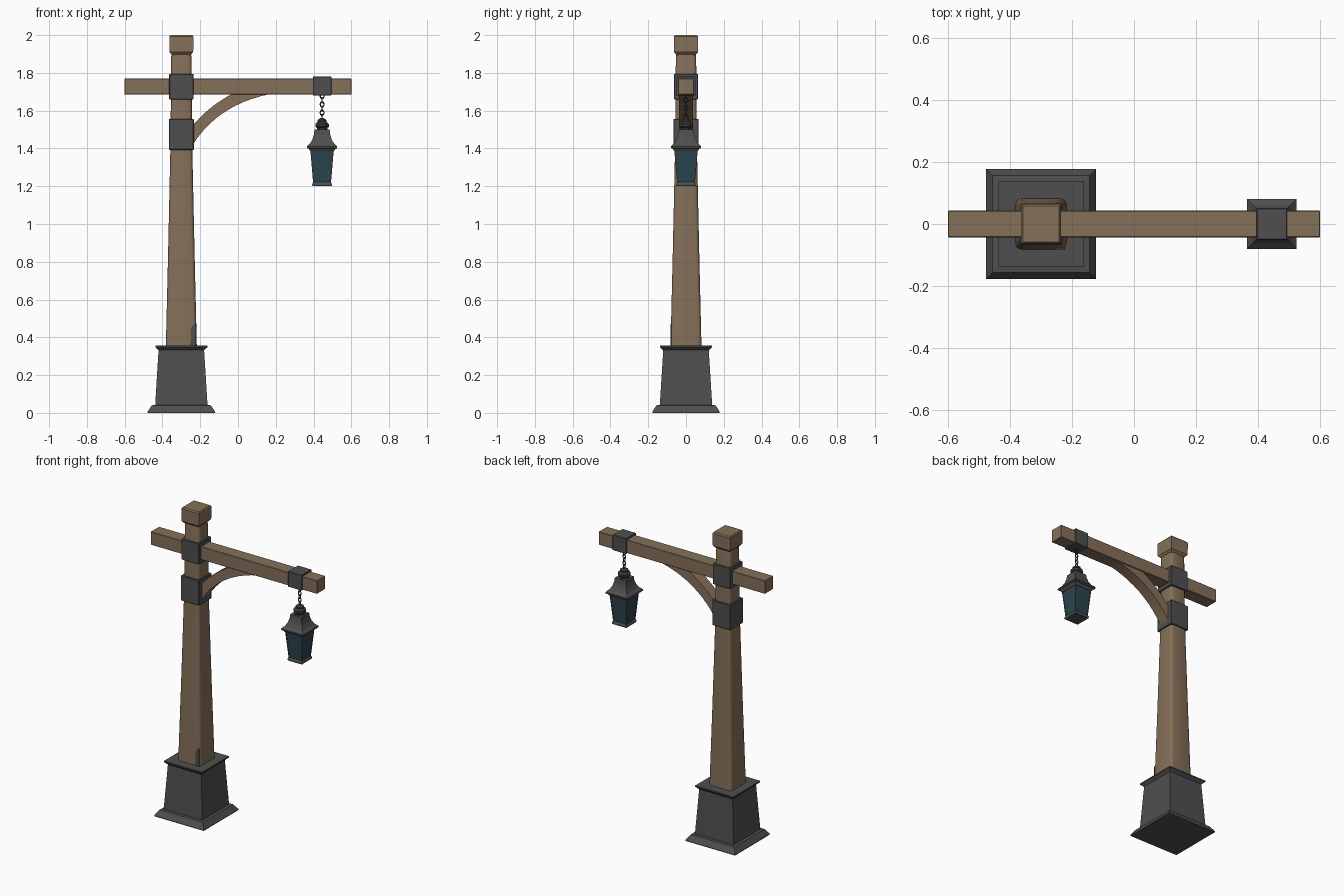
import bpy
import bmesh
import math
from mathutils import Vector

if "Cube" in bpy.data.objects:
    bpy.data.objects.remove(bpy.data.objects["Cube"])

POST_X, LAMP_X = -0.30, 0.445


def material(name, rgb):
    mat = bpy.data.materials.new(name)
    mat.use_nodes = True
    mat.diffuse_color = (*rgb, 1)
    bsdf = mat.node_tree.nodes["Principled BSDF"]
    bsdf.inputs["Base Color"].default_value = (*rgb, 1)
    bsdf.inputs["Roughness"].default_value = 0.8
    return mat


wood = material("brown wood", (0.235, 0.162, 0.100))
iron = material("grey iron", (0.078, 0.078, 0.078))
dark_iron = material("dark iron", (0.045, 0.045, 0.048))
glass = material("teal glass", (0.024, 0.060, 0.080))


def finish(name, bm, mat, bevel=0.0, segments=1, smooth=False):
    bmesh.ops.recalc_face_normals(bm, faces=bm.faces)
    mesh = bpy.data.meshes.new(name)
    bm.to_mesh(mesh)
    bm.free()
    mesh.materials.append(mat)
    obj = bpy.data.objects.new(name, mesh)
    bpy.context.collection.objects.link(obj)
    if bevel:
        mod = obj.modifiers.new("Bevel", "BEVEL")
        mod.width, mod.segments = bevel, segments
        mod.limit_method = "ANGLE"
    if smooth:
        bpy.ops.object.select_all(action="DESELECT")
        obj.select_set(True)
        bpy.context.view_layer.objects.active = obj
        bpy.ops.object.shade_smooth_by_angle(angle=math.radians(40))
    return obj


def stack(name, x, sections, mat, sides=4, corner=0.0, smooth=False):
    """Loft through (half width, z) sections; corner rounds a square section."""
    bm = bmesh.new()
    rings = []
    for half, z in sections:
        if sides == 4 and corner:
            pts = []
            for q in range(4):
                for k in range(4):
                    a = math.pi / 2 * (q + k / 3)
                    c = math.pi / 2 * q + math.pi / 4
                    d = (half - corner) * math.sqrt(2)
                    pts.append((d * math.cos(c) + corner * math.cos(a),
                                d * math.sin(c) + corner * math.sin(a)))
        else:
            r = half / math.cos(math.pi / sides)
            pts = [(r * math.cos(a), r * math.sin(a)) for a in
                   (math.tau * (i + 0.5) / sides for i in range(sides))]
        rings.append([bm.verts.new((x + px, py, z)) for px, py in pts])
    n = len(rings[0])
    for low, high in zip(rings, rings[1:]):
        for i in range(n):
            j = (i + 1) % n
            bm.faces.new((low[i], low[j], high[j], high[i]))
    bm.faces.new(rings[0])
    bm.faces.new(rings[-1])
    return finish(name, bm, mat, smooth=smooth)


def box(name, x, z0, z1, hx, hy, mat, bevel=0.0):
    bm = bmesh.new()
    bmesh.ops.create_cube(bm, size=1)
    for v in bm.verts:
        v.co = (x + v.co.x * 2 * hx, v.co.y * 2 * hy, (z0 + z1) / 2 + v.co.z * (z1 - z0))
    return finish(name, bm, mat, bevel)


def extruded(name, outline, y0, y1, mat, smooth=False):
    """Extrude an (x, z) outline from y0 to y1."""
    bm = bmesh.new()
    face = bm.faces.new([bm.verts.new((x, y0, z)) for x, z in outline])
    out = bmesh.ops.extrude_face_region(bm, geom=[face])
    moved = [g for g in out["geom"] if isinstance(g, bmesh.types.BMVert)]
    bmesh.ops.translate(bm, verts=moved, vec=(0, y1 - y0, 0))
    return finish(name, bm, mat, smooth=smooth)


def curve_points(a, b, c, n=10):
    """Quadratic arc from a to c, pulled towards b."""
    a, b, c = Vector(a), Vector(b), Vector(c)
    return [tuple(a * (1 - t) ** 2 + b * 2 * t * (1 - t) + c * t * t)
            for t in (i / n for i in range(n + 1))]


# Pedestal
stack("pedestal", POST_X, [(0.178, 0), (0.178, 0.008), (0.156, 0.04), (0.138, 0.042),
                           (0.138, 0.052), (0.121, 0.325), (0.121, 0.332),
                           (0.138, 0.348), (0.138, 0.356)], iron)

# Tapered post with a block cap
stack("post", POST_X, [(0.082, 0.35), (0.070, 0.85), (0.058, 1.4), (0.055, 1.7),
                       (0.054, 1.885), (0.050, 1.905)], wood, corner=0.018, smooth=True)
stack("post_cap", POST_X, [(0.050, 1.895), (0.063, 1.91), (0.064, 1.992), (0.058, 2.0)], wood)

# Worn plate at the foot of the post
extruded("post_foot_plate", [(-0.255, 0.356), (-0.222, 0.356), (-0.224, 0.47),
                             (-0.240, 0.465), (-0.252, 0.44), (-0.247, 0.40)],
         -0.083, -0.078, iron)

# Crossbeam and iron bands
box("crossbeam", 0, 1.685, 1.77, 0.6, 0.043, wood, 0.002)
box("upper_band", POST_X, 1.66, 1.795, 0.064, 0.064, iron, 0.003)
box("lower_band", POST_X, 1.393, 1.557, 0.066, 0.066, iron, 0.003)
box("lantern_band", LAMP_X, 1.681, 1.781, 0.049, 0.051, iron, 0.002)

# Curved brace under the beam
lower_edge = curve_points((-0.245, 1.41), (-0.11, 1.635), (0.18, 1.69))
upper_edge = curve_points((-0.03, 1.69), (-0.16, 1.62), (-0.245, 1.515))
extruded("brace", lower_edge + upper_edge, -0.036, 0.036, wood, smooth=True)

# Chain of alternating links
for i in range(6):
    bpy.ops.mesh.primitive_torus_add(major_segments=12, minor_segments=6,
                                     major_radius=0.010, minor_radius=0.003,
                                     location=(LAMP_X, 0, 1.677 - i * 0.022),
                                     rotation=(math.pi / 2, 0, math.pi / 2 * (i % 2)))
    link = bpy.context.object
    link.name = f"chain_link_{i + 1}"
    link.scale.y = 1.35
    link.data.materials.append(dark_iron)
    bpy.ops.object.shade_smooth_by_angle()

# Lantern finial, roof, glass and foot
stack("lantern_finial", LAMP_X, [(0.010, 1.56), (0.024, 1.55), (0.024, 1.54), (0.036, 1.53),
                                 (0.036, 1.515), (0.028, 1.508), (0.028, 1.495)],
      dark_iron, sides=8)
stack("lantern_roof", LAMP_X, [(0.062, 1.385), (0.070, 1.397), (0.080, 1.402), (0.080, 1.411),
                               (0.062, 1.428), (0.050, 1.45), (0.043, 1.475),
                               (0.040, 1.50)], iron)
stack("lantern_glass", LAMP_X, [(0.046, 1.215), (0.060, 1.39)], glass)
stack("lantern_foot", LAMP_X, [(0.050, 1.2), (0.052, 1.206), (0.052, 1.212),
                               (0.046, 1.222)], iron)

# Slanted corner bars of the lantern
for sx in (-1, 1):
    for sy in (-1, 1):
        bm = bmesh.new()
        rings = []
        for half, z in ((0.047, 1.215), (0.062, 1.392)):
            rings.append([bm.verts.new((LAMP_X + sx * (half - a), sy * (half - b), z))
                          for a, b in ((0, 0), (0.008, 0), (0.008, 0.008), (0, 0.008))])
        bmesh.ops.convex_hull(bm, input=bm.verts)
        side = ("left" if sx > 0 else "right") + ("_back" if sy > 0 else "_front")
        finish(f"lantern_bar_{side}", bm, dark_iron)
